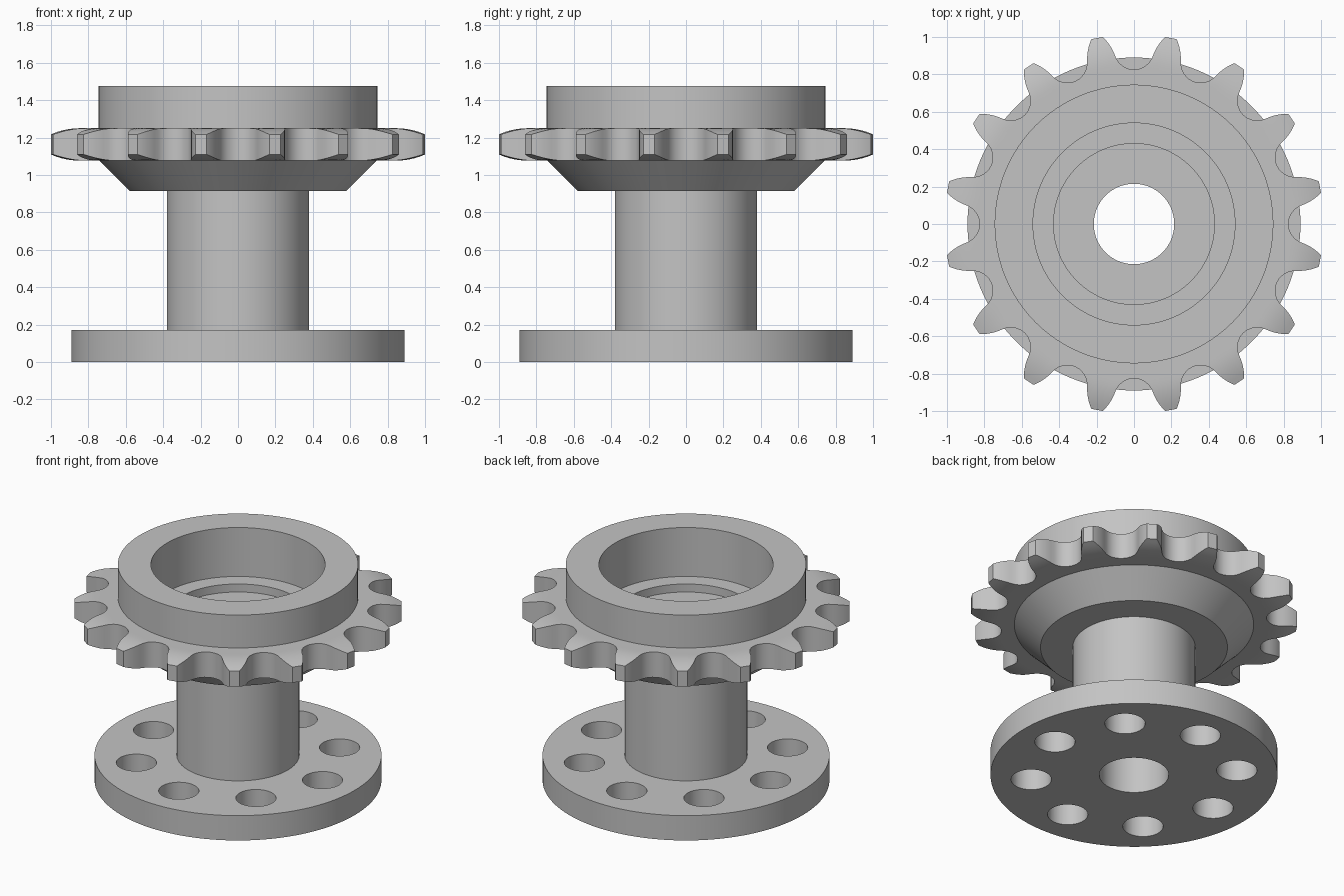
import bpy, bmesh, math

if "Cube" in bpy.data.objects:
    bpy.data.objects.remove(bpy.data.objects["Cube"])

SEG = 128
TEETH = 16

steel = bpy.data.materials.new("grey_steel")
steel.diffuse_color = (0.55, 0.55, 0.55, 1)
steel.use_nodes = True
steel.node_tree.nodes["Principled BSDF"].inputs["Base Color"].default_value = steel.diffuse_color


def finish(name, bm):
    bmesh.ops.recalc_face_normals(bm, faces=bm.faces)
    me = bpy.data.meshes.new(name)
    bm.to_mesh(me)
    bm.free()
    me.materials.append(steel)
    ob = bpy.data.objects.new(name, me)
    bpy.context.collection.objects.link(ob)
    return ob


def activate(ob):
    bpy.ops.object.select_all(action='DESELECT')
    ob.select_set(True)
    bpy.context.view_layer.objects.active = ob


def smooth(ob):
    activate(ob)
    bpy.ops.object.shade_smooth_by_angle(angle=math.radians(30))


def lathe(name, profile):
    """Revolve a closed (radius, height) loop about z."""
    bm = bmesh.new()
    rings = []
    for i in range(SEG):
        a = 2 * math.pi * i / SEG
        rings.append([bm.verts.new((r * math.cos(a), r * math.sin(a), z)) for r, z in profile])
    n = len(profile)
    for i in range(SEG):
        p, q = rings[i], rings[(i + 1) % SEG]
        for j in range(n):
            k = (j + 1) % n
            bm.faces.new((p[j], q[j], q[k], p[k]))
    return finish(name, bm)


# Bolt flange with eight round holes
flange = lathe("bolt_flange", [(0.215, 0), (0.89, 0), (0.89, 0.17), (0.215, 0.17)])
bm = bmesh.new()
for i in range(8):
    a = i * math.pi / 4
    res = bmesh.ops.create_cone(bm, cap_ends=True, segments=48, radius1=0.125, radius2=0.125, depth=0.6)
    bmesh.ops.translate(bm, verts=res["verts"], vec=(0.64 * math.cos(a), 0.64 * math.sin(a), 0.085))
cutter = finish("hole_cutter", bm)
cutter.hide_render = True
mod = flange.modifiers.new("holes", 'BOOLEAN')
mod.operation = 'DIFFERENCE'
mod.object = cutter
mod.solver = 'EXACT'
activate(flange)
bpy.ops.object.modifier_apply(modifier=mod.name)
bpy.data.objects.remove(cutter)
smooth(flange)

# Shaft, conical hub and stepped bearing cup
smooth(lathe("shaft_and_hub", [
    (0.38, 0.17), (0.38, 0.915), (0.58, 0.915), (0.745, 1.08), (0.745, 1.475),
    (0.54, 1.475), (0.54, 1.14), (0.43, 1.14), (0.43, 1.085), (0.215, 1.085), (0.215, 0.17)]))

# Toothed sprocket ring: half of one gap as (sideways, outward) points, mirrored and repeated
half_gap = [(0, 0.825), (0.03, 0.83), (0.058, 0.843), (0.08, 0.862), (0.095, 0.885), (0.106, 0.912),
            (0.12, 0.94), (0.138, 0.967), (0.155, 0.988), (0.1673, 1.0)]
polar = [(math.atan2(x, y), math.hypot(x, y)) for x, y in half_gap]
polar = [(-a, r) for a, r in reversed(polar[1:])] + polar
outline = [(a + 2 * math.pi * t / TEETH, r) for t in range(TEETH) for a, r in polar]

MID, HALF, INNER, STEPS = 1.1635, 0.0865, 0.74, 10


def half_thickness(r):
    """Teeth thin out in a curve towards the tips."""
    return HALF - 0.033 * (max(0, r - 0.85) / 0.164) ** 2


bm = bmesh.new()
cols = []
for a, r_out in outline:
    radii = [INNER + (r_out - INNER) * s / STEPS for s in range(STEPS + 1)]
    section = [(r, MID + half_thickness(r)) for r in radii]
    section += [(r, MID - half_thickness(r)) for r in reversed(radii)]
    cols.append([bm.verts.new((r * math.cos(a), r * math.sin(a), z)) for r, z in section])
for i, p in enumerate(cols):
    q = cols[(i + 1) % len(cols)]
    for j in range(len(p)):
        k = (j + 1) % len(p)
        bm.faces.new((p[j], q[j], q[k], p[k]))
smooth(finish("sprocket_ring", bm))
